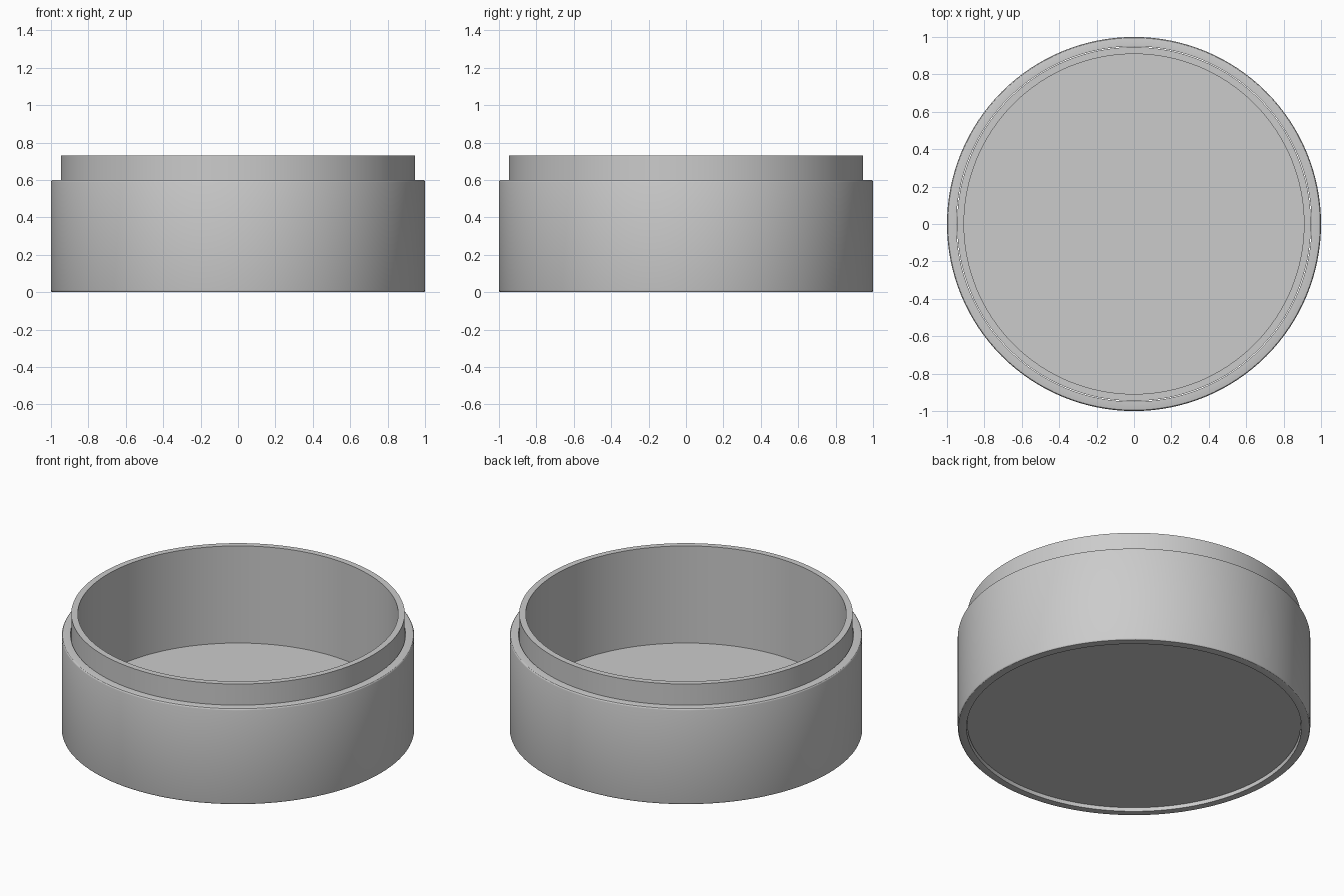
import bpy, bmesh, math

if "Cube" in bpy.data.objects:
    bpy.data.objects.remove(bpy.data.objects["Cube"])

SEGMENTS = 128

grey = bpy.data.materials.new("plain grey")
grey.diffuse_color = (0.6, 0.6, 0.6, 1.0)
grey.use_nodes = True
grey.node_tree.nodes["Principled BSDF"].inputs["Base Color"].default_value = grey.diffuse_color


def revolve(name, profile, closed):
    """Spin a (radius, z) profile around z; radius 0 points become poles."""
    bm = bmesh.new()
    rings = []
    for r, z in profile:
        if r == 0:
            rings.append([bm.verts.new((0, 0, z))] * SEGMENTS)
        else:
            rings.append([bm.verts.new((r * math.cos(a), r * math.sin(a), z))
                          for a in (2 * math.pi * i / SEGMENTS for i in range(SEGMENTS))])
    pairs = list(zip(rings, rings[1:]))
    if closed:
        pairs.append((rings[-1], rings[0]))
    for low, high in pairs:
        for i in range(SEGMENTS):
            j = (i + 1) % SEGMENTS
            corners = list(dict.fromkeys((low[i], low[j], high[j], high[i])))
            bm.faces.new(corners)
    bmesh.ops.recalc_face_normals(bm, faces=bm.faces)
    mesh = bpy.data.meshes.new(name)
    bm.to_mesh(mesh)
    bm.free()
    mesh.materials.append(grey)
    obj = bpy.data.objects.new(name, mesh)
    bpy.context.collection.objects.link(obj)
    bpy.ops.object.select_all(action='DESELECT')
    obj.select_set(True)
    bpy.context.view_layer.objects.active = obj
    bpy.ops.object.shade_smooth_by_angle(angle=math.radians(30))
    return obj


# Outer wall: open ring with softly rounded outer edges
b = 0.01
steps = [math.radians(a) for a in (0, 30, 60, 90)]
outer = [(0.95, 0.0)]
outer += [(1 - b + b * math.sin(a), b - b * math.cos(a)) for a in steps]
outer += [(1 - b + b * math.cos(a), 0.6 - b + b * math.sin(a)) for a in steps]
outer += [(0.95, 0.6)]
revolve("outer_wall", outer, True)

# Inner cup: thick floor, raised lip, slightly recessed underside
revolve("inner_cup", [(0, 0.022), (0.946, 0.022), (0.946, 0.73),
                      (0.909, 0.73), (0.909, 0.122), (0, 0.122)], False)
